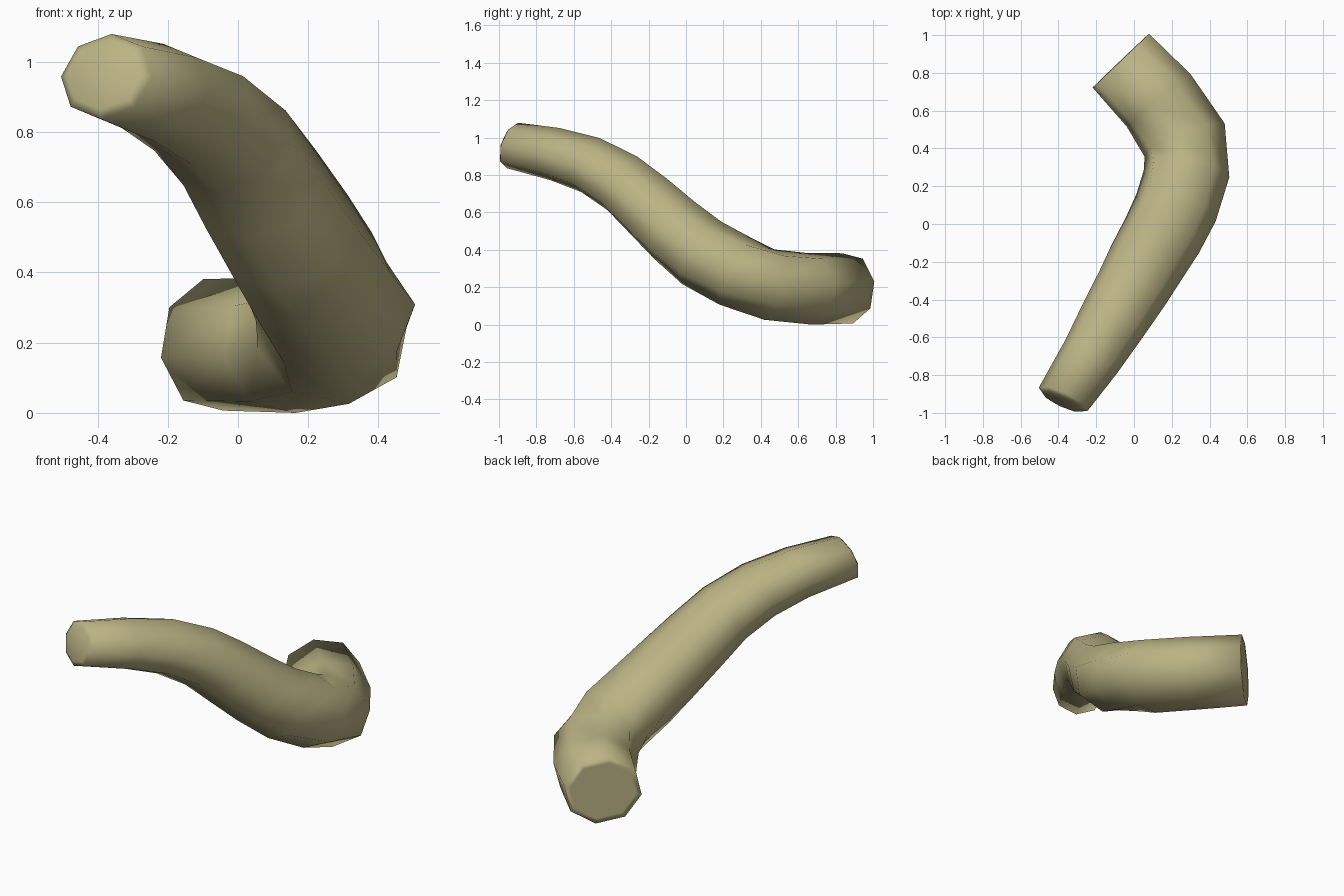
import bpy, bmesh
from math import cos, sin, tau, radians
from mathutils import Vector

cube = bpy.data.objects.get("Cube")
if cube:
    bpy.data.objects.remove(cube)

# Centre line from the thin raised end to the thick low end:
# x, y, z, half width, half height
PATH = [
    (-0.375, -0.928, 0.958, 0.143, 0.126),
    (-0.225, -0.70, 0.912, 0.163, 0.142),
    (-0.112, -0.51, 0.853, 0.182, 0.154),
    (-0.01, -0.34, 0.755, 0.196, 0.167),
    (0.065, -0.205, 0.638, 0.207, 0.18),
    (0.15, -0.06, 0.503, 0.216, 0.19),
    (0.222, 0.085, 0.383, 0.223, 0.197),
    (0.278, 0.265, 0.285, 0.229, 0.198),
    (0.268, 0.445, 0.214, 0.232, 0.195),
    (0.13, 0.655, 0.192, 0.222, 0.195),
    (-0.07, 0.865, 0.194, 0.21, 0.191),
]
SIDES = 8
END_ROLL = radians(11)

bm = bmesh.new()
points = [Vector(p[:3]) for p in PATH]
last = len(points) - 1

# Octagonal rings square to the path, rolling slightly along it
rings = []
for i, (centre, row) in enumerate(zip(points, PATH)):
    along = points[min(i + 1, last)] - points[max(i - 1, 0)]
    if i == 0:
        along = Vector((0.43, 0.9, -0.28))
    along.normalize()
    side = along.cross(Vector((0, 0, 1))).normalized()
    up = side.cross(along)
    roll = END_ROLL * i / last
    angles = [roll + tau * k / SIDES for k in range(SIDES)]
    rings.append([bm.verts.new(centre + side * row[3] * cos(a) + up * row[4] * sin(a))
                  for a in angles])

# Tube walls
for a, b in zip(rings, rings[1:]):
    for k in range(SIDES):
        n = (k + 1) % SIDES
        bm.faces.new((a[k], a[n], b[n], b[k]))

# End caps with a narrow rim, the thin end slightly rounded
front_cap = bm.faces.new(rings[0])
back_cap = bm.faces.new(rings[-1])
bmesh.ops.recalc_face_normals(bm, faces=bm.faces)
bmesh.ops.inset_individual(bm, faces=[front_cap], thickness=0.025, depth=0.014)
bmesh.ops.inset_individual(bm, faces=[back_cap], thickness=0.03)
for f in bm.faces:
    f.smooth = True

# Rest the tube on the ground
lowest = min(v.co.z for v in bm.verts)
bmesh.ops.translate(bm, verts=bm.verts, vec=(0, 0, -lowest))

mesh = bpy.data.meshes.new("curved_tube")
bm.to_mesh(mesh)
bm.free()
tube = bpy.data.objects.new("curved_tube", mesh)
bpy.context.collection.objects.link(tube)

# Khaki colour
mat = bpy.data.materials.new("khaki")
mat.use_nodes = True
colour = (0.5, 0.455, 0.235, 1)
mat.diffuse_color = colour
mat.node_tree.nodes["Principled BSDF"].inputs["Base Color"].default_value = colour
mesh.materials.append(mat)
